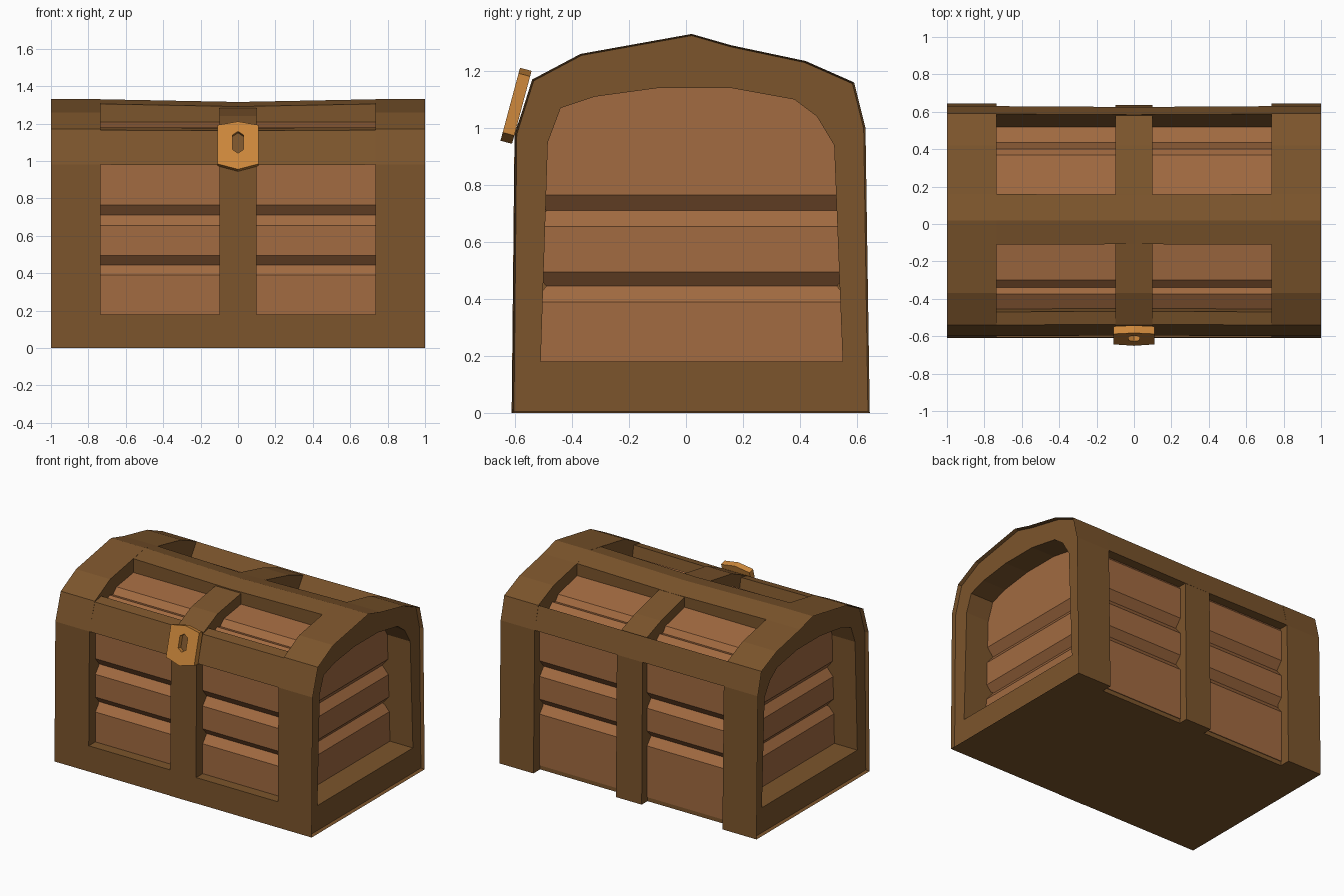
import bpy, bmesh
from math import radians
from mathutils import Matrix

if "Cube" in bpy.data.objects:
    bpy.data.objects.remove(bpy.data.objects["Cube"])


def material(name, rgb):
    m = bpy.data.materials.new(name)
    m.diffuse_color = (*rgb, 1)
    m.use_nodes = True
    m.node_tree.nodes["Principled BSDF"].inputs["Base Color"].default_value = m.diffuse_color
    return m


FRAME = material("dark_wood", (0.20, 0.09, 0.025))
PLANK = material("plank_wood", (0.36, 0.145, 0.052))
BRASS = material("brass", (0.62, 0.25, 0.045))


def make(name, verts, faces, mat):
    me = bpy.data.meshes.new(name)
    me.from_pydata(verts, [], faces)
    bm = bmesh.new()
    bm.from_mesh(me)
    bmesh.ops.recalc_face_normals(bm, faces=bm.faces)
    bm.to_mesh(me)
    bm.free()
    me.materials.append(mat)
    ob = bpy.data.objects.new(name, me)
    bpy.context.collection.objects.link(ob)
    return ob


def loft(name, sections, mat, caps=True):
    """Join (y, z) loops placed at given x; without caps the last joins the first."""
    n, m = len(sections[0][1]), len(sections)
    verts = [(x, y, z) for x, loop in sections for y, z in loop]
    faces = []
    for s in range(m - 1 if caps else m):
        t = (s + 1) % m
        for i in range(n):
            j = (i + 1) % n
            faces.append((s * n + i, s * n + j, t * n + j, t * n + i))
    if caps:
        faces += [tuple(range(n)), tuple(range((m - 1) * n, m * n))]
    return make(name, verts, faces, mat)


def scaled(loop, sy, sz, z0=.6):
    return [(y * sy, z0 + (z - z0) * sz) for y, z in loop]


def rail(name, prof, sag=1.0):
    """Rail between the end frames, sagging inwards a little at the middle."""
    return loft(name, [(-.74, prof), (0, scaled(prof, sag, sag)), (.74, prof)], FRAME)


outer = [(-.61, 0), (-.60, .98), (-.54, 1.17), (-.37, 1.26), (.02, 1.33),
         (.16, 1.29), (.42, 1.235), (.59, 1.16), (.63, 1.0), (.645, 0)]
hole = [(-.51, .18), (-.485, .95), (-.44, 1.07), (-.32, 1.11), (-.10, 1.14),
        (.16, 1.14), (.38, 1.10), (.46, 1.04), (.52, .94), (.55, .18)]

# Arched end frames with a thin lip round the outside
lip = scaled(outer, .99, .992)
end = loft("end_frame", [(.735, outer), (1, outer), (.975, lip), (.975, hole), (.735, hole)],
           FRAME, caps=False)
mir = end.modifiers.new("Mirror", "MIRROR")

# Centre strap wrapping front, lid and back
strap = [(-.612, 0), (-.602, .98), (-.54, 1.16), (-.37, 1.24), (.02, 1.305),
         (.16, 1.275), (.42, 1.21), (.58, 1.15), (.625, 1.0), (.635, 0)]
under = [(y * .8, z * .9) for y, z in strap]
wrap = strap + under[::-1]
loft("centre_strap", [(-.1, wrap), (.1, wrap)], FRAME)

# Rails running between the end frames
rail("lid_ridge", [(-.11, 1.305), (.02, 1.33), (.16, 1.29), (.16, 1.17), (-.11, 1.17)], .98)
rail("front_upper_rail", [(-.60, .98), (-.54, 1.165), (-.47, 1.18), (-.45, 1.08), (-.50, .98)], .993)
rail("back_upper_rail", [(.63, 1.0), (.588, 1.16), (.515, 1.05), (.52, 1.0)], .993)
rail("front_lower_rail", [(-.61, 0), (-.608, .18), (-.50, .18), (-.50, 0)])
rail("base_board", [(-.55, 0), (-.55, .03), (.57, .03), (.57, 0)])

# Planked body: stacked rectangles with V grooves
levels = [(.03, 0), (.39, 0), (.445, .045), (.495, 0), (.655, 0), (.71, .045), (.765, 0), (.98, 0)]
verts, faces = [], []
for k, (z, i) in enumerate(levels):
    x, y0, y1 = .797 - i, -.535 + i, .575 - i
    verts += [(-x, y0, z), (x, y0, z), (x, y1, z), (-x, y1, z)]
    if k:
        for c in range(4):
            d = (c + 1) % 4
            faces.append((4 * k - 4 + c, 4 * k - 4 + d, 4 * k + d, 4 * k + c))
faces += [(0, 1, 2, 3), tuple(range(len(verts) - 4, len(verts)))]
make("body_planks", verts, faces, PLANK)

# Planked lid
lid = [(-.535, .98), (-.52, 1.04), (-.47, 1.09), (-.375, 1.15), (-.34, 1.14), (-.30, 1.18),
       (-.11, 1.208), (.16, 1.205), (.37, 1.155), (.40, 1.115), (.435, 1.125), (.525, 1.05), (.575, .98)]
loft("lid_planks", [(-.797, lid), (.797, lid)], PLANK)

# Tilted lock plate with a keyhole
plate = [(0, .13), (.11, .11), (.11, -.105), (0, -.135), (-.11, -.105), (-.11, .11)]
key = [(0, .075), (.03, .055), (.03, -.025), (0, -.045), (-.03, -.025), (-.03, .055)]
pose = (Matrix.Translation((0, -.595, 1.08)) @ Matrix.Rotation(radians(-15), 4, "X")
        @ Matrix.Rotation(radians(-90), 4, "Z"))
front, back = .022, -.02
lock = loft("lock_plate", [(back, plate), (front, plate), (front, key), (back, key)], BRASS, caps=False)
pin = scaled(key, 1.2, 1.2, 0)
hole_back = loft("keyhole_back", [(back + .002, pin), (back + .01, pin)], FRAME)
lock.matrix_world = hole_back.matrix_world = pose
